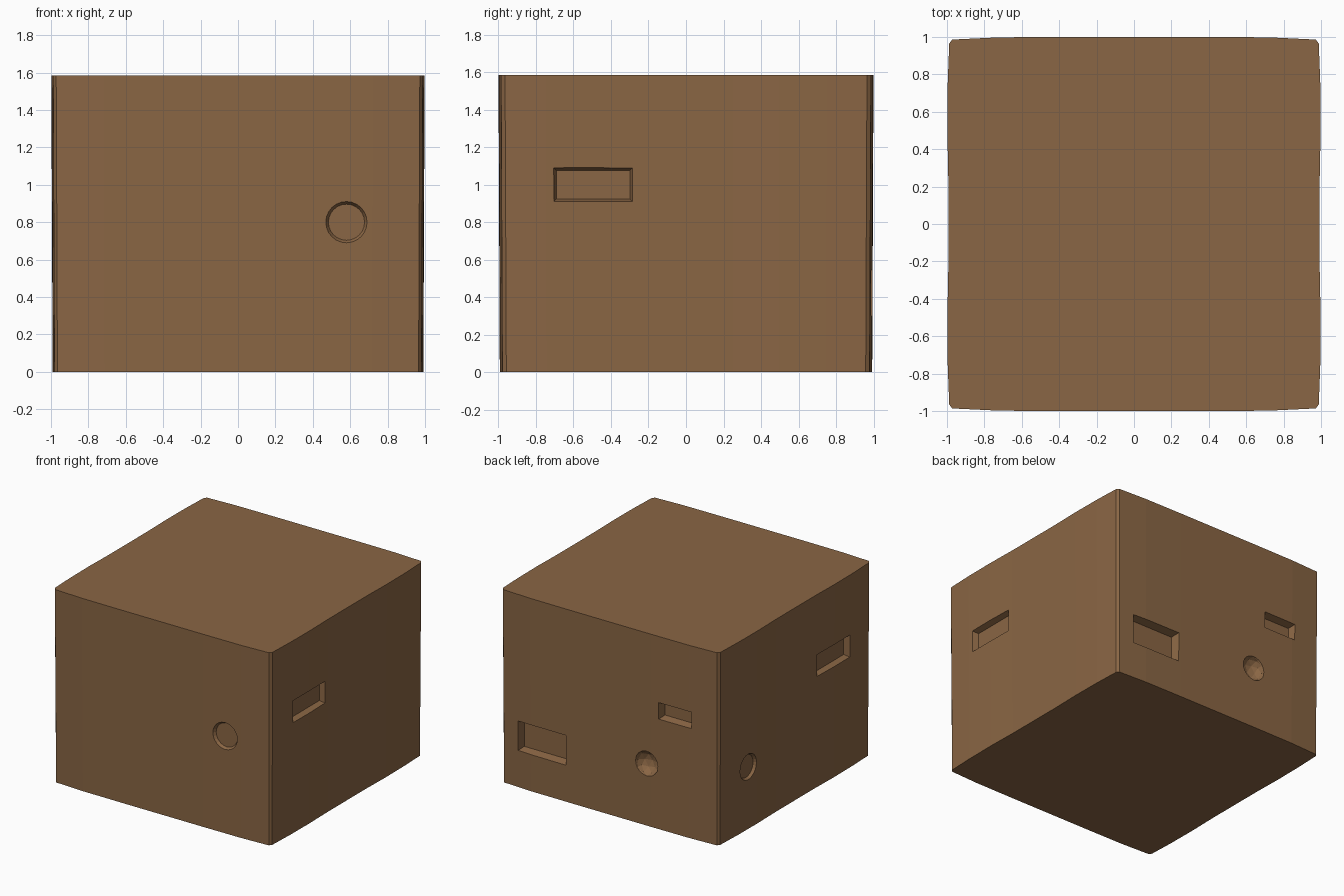
import bpy, bmesh, math
from mathutils import Matrix, Vector

if "Cube" in bpy.data.objects:
    bpy.data.objects.remove(bpy.data.objects["Cube"])

HEIGHT = 1.585

brown = bpy.data.materials.new("earth brown")
brown.diffuse_color = (0.255, 0.133, 0.058, 1)
brown.use_nodes = True
brown.node_tree.nodes["Principled BSDF"].inputs["Base Color"].default_value = brown.diffuse_color


def make_object(name, bm):
    bmesh.ops.recalc_face_normals(bm, faces=bm.faces)
    mesh = bpy.data.meshes.new(name)
    bm.to_mesh(mesh)
    bm.free()
    mesh.materials.append(brown)
    ob = bpy.data.objects.new(name, mesh)
    bpy.context.collection.objects.link(ob)
    return ob


# Earth block: slightly bowed square footprint, a touch narrower at the base
quarter = [(0.993, 0.25), (0.998, 0.5), (0.996, 0.75), (0.988, 0.965),
           (0.972, 0.986), (0.72, 0.998), (0.38, 1.0)]
outline = (quarter
           + [(-x, y) for x, y in reversed(quarter)]
           + [(-x, -y) for x, y in quarter]
           + [(x, -y) for x, y in reversed(quarter)])
bm = bmesh.new()
bottom = [bm.verts.new((x * 0.993, y * 0.993, 0)) for x, y in outline]
top = [bm.verts.new((x, y, HEIGHT)) for x, y in outline]
n = len(outline)
for i in range(n):
    j = (i + 1) % n
    bm.faces.new((bottom[i], bottom[j], top[j], top[i]))
bm.faces.new(top)
bm.faces.new(bottom[::-1])
block = make_object("earth_block", bm)


def side_matrix(side, across, z):
    """Local frame on a side: X along the wall, Y outward, Z up."""
    out = {"front": (0, -1), "back": (0, 1), "right": (1, 0), "left": (-1, 0)}[side]
    o = Vector((out[0], out[1], 0))
    up = Vector((0, 0, 1))
    along = o.cross(up)
    if side in ("front", "back"):
        pos = Vector((across, o.y * 0.995, z))
    else:
        pos = Vector((o.x * 0.993, across, z))
    m = Matrix((along, o, up)).transposed().to_4x4()
    m.translation = pos
    return m


def cut(cutter):
    mod = block.modifiers.new("cut", "BOOLEAN")
    mod.operation = "DIFFERENCE"
    mod.solver = "EXACT"
    mod.object = cutter
    bpy.context.view_layer.objects.active = block
    bpy.ops.object.modifier_apply(modifier=mod.name)
    bpy.data.objects.remove(cutter)


def pocket(side, a0, a1, z0, z1, depth):
    """Rectangular pocket with slightly sloping walls."""
    m = side_matrix(side, (a0 + a1) / 2, (z0 + z1) / 2)
    w, h, slope = (a1 - a0) / 2, (z1 - z0) / 2, 0.014
    bm = bmesh.new()
    bmesh.ops.create_cube(bm, size=2)
    for v in bm.verts:
        inner = v.co.y < 0
        s = slope if inner else -slope * 0.05 / depth
        v.co = ((w - s) * v.co.x, -depth if inner else 0.05, (h - s) * v.co.z)
    bm.transform(m)
    cut(make_object("pocket_cutter", bm))


def crater(side, across, z, r):
    """Faceted round hollow with a narrow chamfered rim."""
    m = side_matrix(side, across, z)
    bm = bmesh.new()
    bmesh.ops.create_icosphere(bm, subdivisions=2, radius=r * 0.97)
    bm.transform(m @ Matrix.Diagonal((1, 0.75, 1, 1)))
    cut(make_object("crater_cutter", bm))
    bm = bmesh.new()
    bmesh.ops.create_cone(bm, cap_ends=True, segments=24, radius1=r * 0.84,
                          radius2=r * 1.16, depth=0.06)
    bm.transform(m @ Matrix.Translation((0, 0.008, 0)) @ Matrix.Rotation(-math.pi / 2, 4, "X"))
    cut(make_object("rim_cutter", bm))


# Pockets and craters in the four walls
pocket("front", -0.61, -0.365, 0.255, 0.425, 0.075)
pocket("front", 0.365, 0.61, 0.255, 0.425, 0.075)
crater("front", 0.58, 0.80, 0.115)
pocket("back", 0.395, 0.835, 0.30, 0.545, 0.07)
pocket("back", -0.745, -0.45, 0.905, 1.04, 0.06)
crater("back", -0.34, 0.51, 0.105)
for side in ("right", "left"):
    pocket(side, -0.705, -0.285, 0.91, 1.09, 0.045)
    crater(side, 0.61, 0.51, 0.11)
